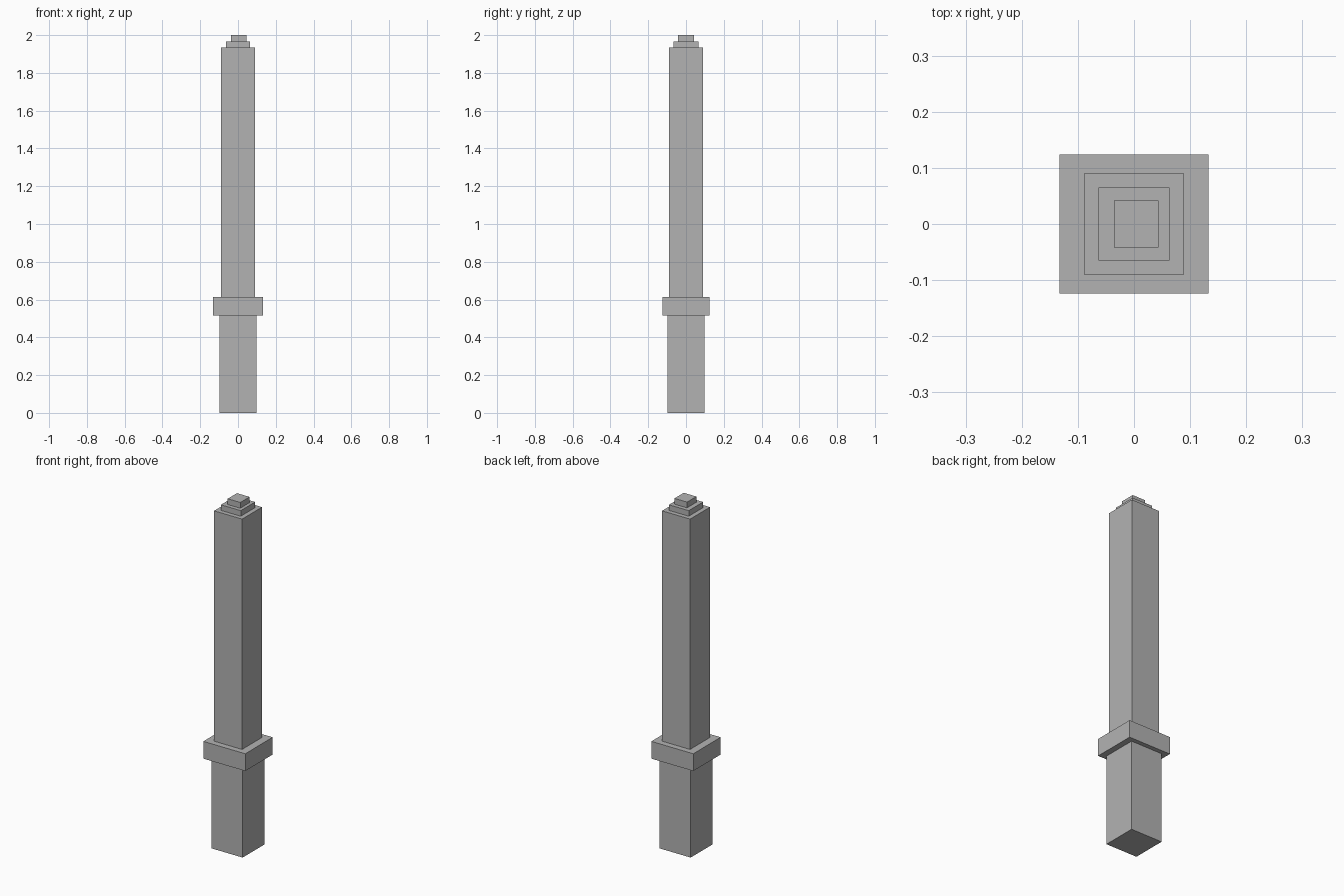
import bpy

cube = bpy.data.objects.get("Cube")
if cube:
    bpy.data.objects.remove(cube, do_unlink=True)

# Single stone grey
grey = bpy.data.materials.new("stone grey")
grey.use_nodes = True
colour = (0.45, 0.45, 0.45, 1)
grey.diffuse_color = colour
grey.node_tree.nodes["Principled BSDF"].inputs["Base Color"].default_value = colour


def block(name, half_x, half_y, bottom, top, x=0):
    """Square-edged block spanning bottom to top."""
    bpy.ops.mesh.primitive_cube_add(size=2, location=(x, 0, (bottom + top) / 2))
    obj = bpy.context.object
    obj.name = name
    obj.scale = (half_x, half_y, (top - bottom) / 2)
    bpy.ops.object.transform_apply(location=False, rotation=False, scale=True)
    obj.data.materials.append(grey)
    return obj


# Stacked post, from the ground up
block("base", 0.099, 0.099, 0, 0.515)
block("collar", 0.133, 0.124, 0.515, 0.614)
block("shaft", 0.089, 0.09, 0.614, 1.935)
block("lower_cap", 0.063, 0.065, 1.935, 1.967)
block("upper_cap", 0.04, 0.042, 1.967, 2, x=0.004)
